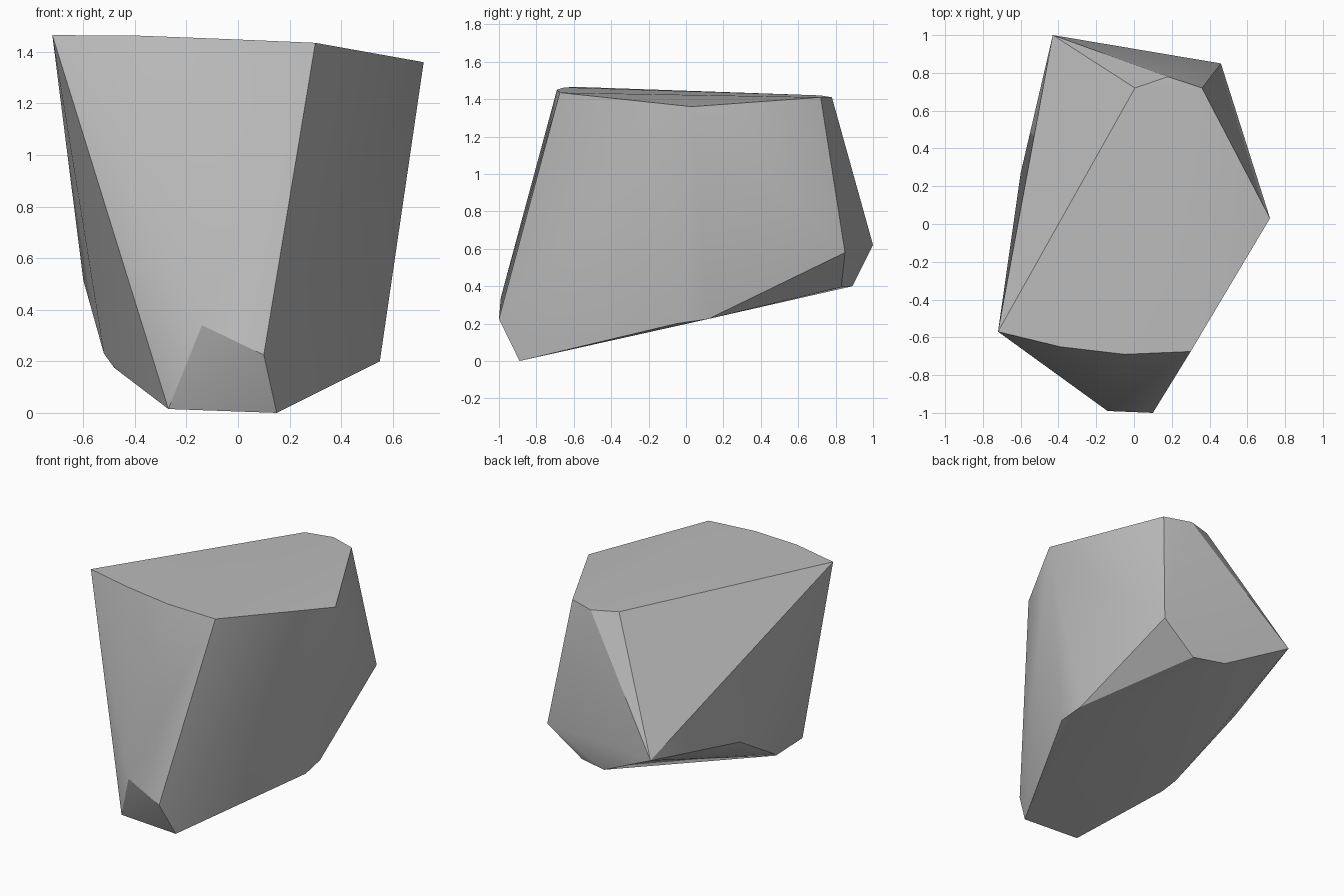
import bpy
import bmesh
from math import radians

cube = bpy.data.objects.get("Cube")
if cube:
    bpy.data.objects.remove(cube, do_unlink=True)

# Corner points of the boulder, grouped by where they sit
top_rim = [(-.72, -.57, 1.465), (-.39, -.65, 1.463), (-.05, -.69, 1.45), (.30, -.675, 1.435),
           (.72, .03, 1.36), (.36, .72, 1.41), (.18, .78, 1.41), (.005, .72, 1.42)]
back_and_side = [(-.43, 1, .62), (.46, .85, .58), (-.60, .27, .515)]
front_nose = [(.10, -1, .225), (-.14, -.99, .34)]
underside = [(.15, -.89, 0), (-.27, -.88, .015), (.55, -.05, .2), (.54, .12, .225),
             (-.48, -.29, .175), (-.52, -.21, .23), (0, .89, .40), (.21, .83, .395)]

# Stone colour
stone = bpy.data.materials.new("grey_stone")
stone.use_nodes = True
colour = (.5, .5, .5, 1)
stone.diffuse_color = colour
stone.node_tree.nodes["Principled BSDF"].inputs["Base Color"].default_value = colour

# Wrap the points in one chipped, convex rock
bm = bmesh.new()
for point in top_rim + back_and_side + front_nose + underside:
    bm.verts.new(point)
hull = bmesh.ops.convex_hull(bm, input=bm.verts)
loose = [v for v in bm.verts if not v.link_faces]
bmesh.ops.delete(bm, geom=loose, context='VERTS')
bmesh.ops.dissolve_limit(bm, angle_limit=radians(1.5), verts=bm.verts, edges=bm.edges)
bmesh.ops.recalc_face_normals(bm, faces=bm.faces)

mesh = bpy.data.meshes.new("boulder")
bm.to_mesh(mesh)
bm.free()
boulder = bpy.data.objects.new("boulder", mesh)
bpy.context.collection.objects.link(boulder)
mesh.materials.append(stone)

# Soft facets with crisp broken edges
bpy.ops.object.select_all(action='DESELECT')
boulder.select_set(True)
bpy.context.view_layer.objects.active = boulder
bpy.ops.object.shade_smooth_by_angle(angle=radians(30))
